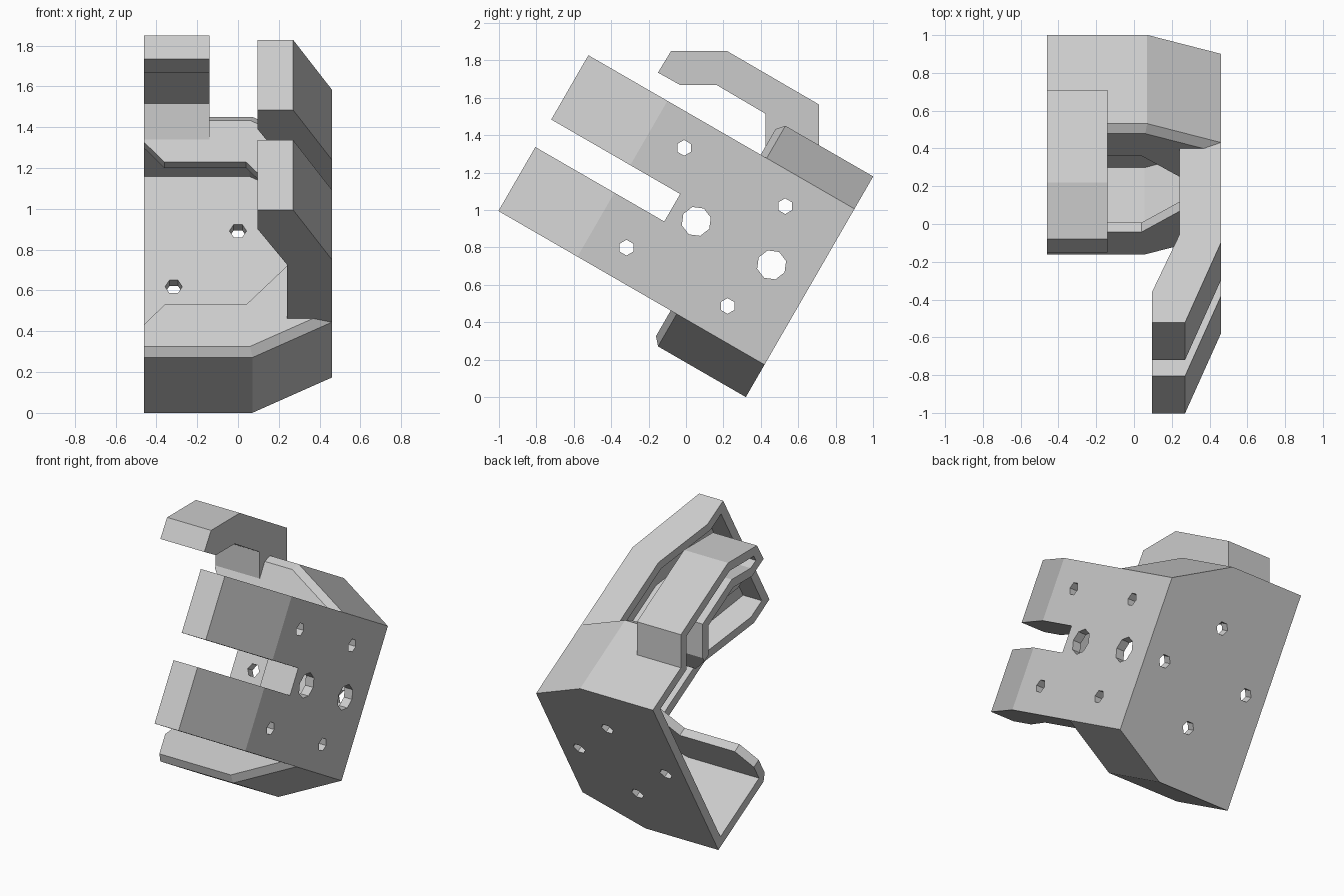
import bpy, bmesh, math
from mathutils import Vector, Matrix

if "Cube" in bpy.data.objects:
    bpy.data.objects.remove(bpy.data.objects["Cube"], do_unlink=True)

WALL = 0.058
TILT = Matrix.Rotation(math.radians(-30), 3, 'X')   # bracket frame -> world
LEFT = -0.46                                        # open side of the shell
BACK, FRONT = 0.277, -0.302                         # depth limits of the box
MID = 0.841                                         # mid height of the box

grey = bpy.data.materials.new("light grey plastic")
grey.use_nodes = True
grey.diffuse_color = (0.6, 0.6, 0.6, 1)
grey.node_tree.nodes["Principled BSDF"].inputs["Base Color"].default_value = grey.diffuse_color


def loft(name, rings, tilt=True):
    """Closed solid through matching rings of points."""
    bm = bmesh.new()
    loops = [[bm.verts.new(TILT @ Vector(p) if tilt else p) for p in r] for r in rings]
    for a, b in zip(loops, loops[1:]):
        for i in range(len(a)):
            j = (i + 1) % len(a)
            bm.faces.new((a[i], a[j], b[j], b[i]))
    bm.faces.new(loops[0])
    bm.faces.new(loops[-1])
    bmesh.ops.recalc_face_normals(bm, faces=bm.faces)
    mesh = bpy.data.meshes.new(name)
    bm.to_mesh(mesh)
    bm.free()
    mesh.materials.append(grey)
    obj = bpy.data.objects.new(name, mesh)
    bpy.context.scene.collection.objects.link(obj)
    return obj


def along_x(name, pts, x0, x1, tilt=True):
    return loft(name, [[(x, a, b) for a, b in pts] for x in (x0, x1)], tilt)


def along_depth(name, pts, u0, u1):
    return loft(name, [[(a, u, b) for a, b in pts] for u in (u0, u1)])


def along_height(name, pts, v0, v1):
    return loft(name, [[(a, b, v) for a, b in pts] for v in (v0, v1)])


def inset(pts, d):
    """Mitred inward offset of a counter-clockwise outline."""
    out = []
    for i, p in enumerate(pts):
        p, a, b = Vector(p), Vector(pts[i - 1]), Vector(pts[(i + 1) % len(pts)])
        e, f = (p - a).normalized(), (b - p).normalized()
        n, m = Vector((-e.y, e.x)), Vector((-f.y, f.x))
        out.append(tuple(p + (n + m) * d / (1 + n.dot(m))))
    return out


def circle(a, b, r, sides):
    return [(a + r * math.cos(t), b + r * math.sin(t))
            for t in (math.tau * k / sides for k in range(sides))]


def combine(target, tool, operation):
    mod = target.modifiers.new(operation.title(), 'BOOLEAN')
    mod.operation, mod.solver, mod.object = operation, 'EXACT', tool
    bpy.context.view_layer.objects.active = target
    bpy.ops.object.modifier_apply(modifier=mod.name)
    bpy.data.objects.remove(tool, do_unlink=True)


def with_left(pts, x):
    return [(x if a < -0.3 else a, b) for a, b in pts]


def mirrored(half):
    """Close an outline by reflecting its lower half about mid height."""
    return half + [(a, 2 * MID - b) for a, b in reversed(half)]


# Box with cut corners and a bevelled front rim
box = mirrored([(LEFT, 0.16), (0.07, 0.16), (0.46, 0.36)])
rim = with_left(inset(box, 0.042), LEFT)
bracket = loft("bracket_shell", [[(a, u, b) for a, b in ring] for u, ring in
                                 ((BACK, box), (-0.265, box), (FRONT, rim))])

# Arm that bends inward towards its tip
arm = [(0.46, -0.26), (0.46, -0.878), (0.27, -1.366), (0.095, -1.366),
       (0.095, -1.18), (0.24, -0.83), (0.24, -0.26)]
combine(bracket, along_height("arm", arm, 0.36, 1.322), 'UNION')

# Hook standing on the top wall
hook_top = [(0.71, 1.565), (0.22, 1.85), (-0.08, 1.85), (-0.15, 1.735),
            (-0.03, 1.668), (0.165, 1.668), (0.425, 1.515)]
hook = [(0.425, 1.30), (0.71, 1.31)] + hook_top
hook_hollow = inset([(0.425, 1.2), (0.71, 1.2)] + hook_top, WALL)
combine(bracket, along_x("hook", hook, LEFT, -0.14, False), 'UNION')

# Hollow interiors of box, arm and hook
cuts = [along_depth("box_hollow", with_left(inset(box, WALL), -0.7),
                    FRONT + WALL, BACK - WALL),
        along_x("hook_hollow", hook_hollow, -0.7, -0.14 - WALL, False)]
finger = [(0.402, -0.306), (0.402, -0.87), (0.231, -1.308), (0, -1.308), (0, -0.306)]
for v0, v1 in ((0.418, 0.697), (0.983, 1.264)):
    cuts.append(along_height("finger_hollow", finger, v0, v1))
root = [(0.402, -0.306), (0.402, -0.512), (0, -0.512), (0, -0.306)]
cuts.append(along_height("root_hollow", root, 0.6, 1.1))

# Front opening framed by the lip
opening = mirrored([(-0.5, 0.28), (-0.36, 0.438), (0.04, 0.438), (0.24, 0.657), (0.4, 0.8)])
cuts.append(along_depth("front_opening", opening, -0.4, -0.2))

# Slot that splits the arm into two fingers
slot = [(-1.5, 0.755), (-0.57, 0.755), (-0.57, 0.925), (-1.5, 0.925)]
cuts.append(along_x("slot", slot, -0.1, 0.6))

# Screw holes and larger holes in the side wall
for u in (-0.675, -0.051):
    for side in (-1, 1):
        cuts.append(along_x("screw_hole", circle(u, MID + side * 0.308, 0.042, 6), 0.35, 0.6))
for u in (-0.422, 0.043):
    cuts.append(along_x("large_hole", circle(u, MID, 0.08, 8), 0.35, 0.6))

# Four holes in the back wall
for k in range(4):
    t = k * math.pi / 2
    ring = circle(0.315 * math.cos(t), MID + 0.315 * math.sin(t), 0.042, 6)
    cuts.append(along_depth("back_hole", ring, 0.15, 0.4))

for cutter in cuts:
    combine(bracket, cutter, 'DIFFERENCE')
